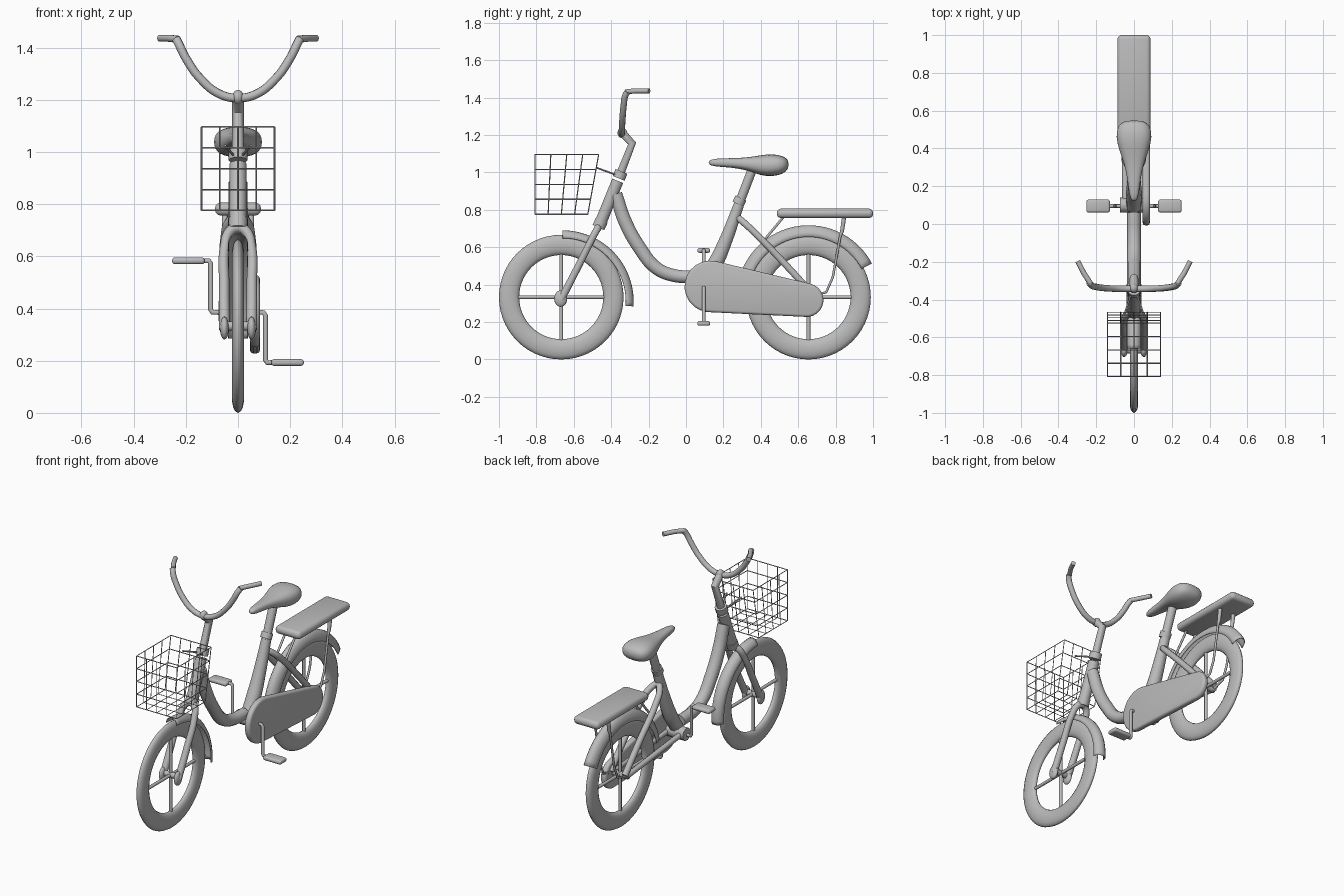
import bpy, bmesh, math
from mathutils import Vector

old = bpy.data.objects.get("Cube")
if old:
    bpy.data.objects.remove(old, do_unlink=True)

grey = bpy.data.materials.new("plain grey")
grey.use_nodes = True
COLOUR = (0.5, 0.5, 0.5, 1)
grey.diffuse_color = COLOUR
grey.node_tree.nodes["Principled BSDF"].inputs["Base Color"].default_value = COLOUR


def finish(ob, angle=40):
    """Give an object its material and smooth shading."""
    ob.data.materials.clear()
    ob.data.materials.append(grey)
    bpy.ops.object.select_all(action='DESELECT')
    ob.select_set(True)
    bpy.context.view_layer.objects.active = ob
    bpy.ops.object.shade_smooth_by_angle(angle=math.radians(angle))
    return ob


def mesh_object(name, bm, angle=40):
    bmesh.ops.recalc_face_normals(bm, faces=bm.faces)
    me = bpy.data.meshes.new(name)
    bm.to_mesh(me)
    bm.free()
    ob = bpy.data.objects.new(name, me)
    bpy.context.collection.objects.link(ob)
    return finish(ob, angle)


def tubes(name, paths, radius, smooth=True, sides=3):
    """Round tubes along paths; a point is (x, y, z) or (x, y, z, radius)."""
    cu = bpy.data.curves.new(name, 'CURVE')
    cu.dimensions = '3D'
    cu.bevel_depth = 1
    cu.bevel_resolution = sides
    cu.resolution_u = 8
    cu.use_fill_caps = True
    for path in paths:
        sp = cu.splines.new('BEZIER' if smooth else 'POLY')
        pts = sp.bezier_points if smooth else sp.points
        pts.add(len(path) - 1)
        for p, co in zip(pts, path):
            p.radius = co[3] if len(co) > 3 else radius
            if smooth:
                p.co = co[:3]
                p.handle_left_type = p.handle_right_type = 'AUTO'
            else:
                p.co = (*co[:3], 1)
    ob = bpy.data.objects.new(name, cu)
    bpy.context.collection.objects.link(ob)
    bpy.ops.object.select_all(action='DESELECT')
    ob.select_set(True)
    bpy.context.view_layer.objects.active = ob
    bpy.ops.object.convert(target='MESH')
    return finish(bpy.context.object)


def mirrored(path):
    return [path, [(-p[0], *p[1:]) for p in path]]


def arch(path):
    """Complete a half path that ends on the centre plane."""
    return path + [(-p[0], *p[1:]) for p in reversed(path[:-1])]


def loft(name, rings, closed=False, caps=True, around=True, angle=40):
    bm = bmesh.new()
    vs = [[bm.verts.new(p) for p in ring] for ring in rings]
    n = len(vs[0])
    for i in range(len(vs) if closed else len(vs) - 1):
        a, b = vs[i], vs[(i + 1) % len(vs)]
        for j in range(n if around else n - 1):
            k = (j + 1) % n
            bm.faces.new((a[j], a[k], b[k], b[j]))
    if caps:
        bm.faces.new(vs[0])
        bm.faces.new(vs[-1])
    return mesh_object(name, bm, angle)


def rounded_box(name, centre, size, bevel):
    bm = bmesh.new()
    bmesh.ops.create_cube(bm, size=1)
    for v in bm.verts:
        v.co = Vector(centre) + Vector(a * b for a, b in zip(v.co, size))
    bmesh.ops.bevel(bm, geom=bm.edges[:], offset=bevel, segments=3,
                    profile=0.5, affect='EDGES')
    return mesh_object(name, bm, 60)


def ellipsoid(name, centre, size):
    bm = bmesh.new()
    bmesh.ops.create_uvsphere(bm, u_segments=16, v_segments=10, radius=1)
    for v in bm.verts:
        v.co = Vector(centre) + Vector(a * b for a, b in zip(v.co, size))
    return mesh_object(name, bm, 90)


def wheel(name, y, z=0.333):
    # oval tyre, crossed spokes and a short hub
    rings = []
    for i in range(56):
        a = math.tau * i / 56
        ring = []
        for j in range(14):
            t = math.tau * j / 14
            r = 0.279 + 0.054 * math.cos(t)
            ring.append((0.023 * math.sin(t), y + r * math.cos(a), z + r * math.sin(a)))
        rings.append(ring)
    loft(name + "_tyre", rings, closed=True, caps=False, angle=80)
    tubes(name + "_spokes", [[(0, y - 0.24, z), (0, y + 0.24, z)],
                             [(0, y, z - 0.24), (0, y, z + 0.24)]], 0.01, False)
    tubes(name + "_hub", [[(-0.06, y, z), (0.06, y, z)]], 0.018, False)


def fender(name, y, z, radius, depth, start, end):
    rings = []
    for i in range(29):
        a = math.radians(start + (end - start) * i / 28)
        ring = []
        for j in range(9):
            t = math.pi * (j / 8 - 0.5)
            r = radius - depth + depth * math.cos(t)
            ring.append((0.037 * math.sin(t), y + r * math.cos(a), z + r * math.sin(a)))
        rings.append(ring)
    ob = loft(name, rings, caps=False, around=False, angle=80)
    mod = ob.modifiers.new("thickness", 'SOLIDIFY')
    mod.thickness = 0.004
    mod.offset = 0


wheel("front_wheel", -0.667)
wheel("rear_wheel", 0.655)
fender("front_fender", -0.66, 0.31, 0.378, 0.04, 90, -4)
fender("rear_fender", 0.655, 0.333, 0.382, 0.06, 165, 28)

# front fork, head tube and stem
tubes("front_fork", [arch([(0.052, -0.668, 0.32, 0.021), (0.053, -0.58, 0.49, 0.02),
                           (0.05, -0.505, 0.64, 0.019), (0.03, -0.475, 0.697, 0.02),
                           (0, -0.467, 0.71, 0.022)])], 0.02)
for side, s in (("left", 1), ("right", -1)):
    ellipsoid(side + "_fork_tip", (s * 0.052, -0.67, 0.325), (0.017, 0.035, 0.044))
tubes("head_tube", [[(0, -0.365, 0.955), (0, -0.455, 0.735)]], 0.033, False)
tubes("head_collars", [[(0, -0.345, 1.005), (0, -0.36, 0.968)],
                       [(0, -0.45, 0.745), (0, -0.468, 0.705)]], 0.036, False)
tubes("handlebar_stem", [[(0, -0.36, 0.97), (0, -0.288, 1.155), (0, -0.345, 1.215)]],
      0.023, False)
ellipsoid("stem_clamp", (0, -0.34, 1.21), (0.022, 0.026, 0.028))

# handlebar and grips
tubes("handlebar", [arch([(0.236, -0.312, 1.432), (0.225, -0.325, 1.41),
                          (0.2, -0.333, 1.36), (0.145, -0.34, 1.282),
                          (0.07, -0.343, 1.222), (0, -0.343, 1.207)])], 0.017)
tubes("grips", mirrored([(0.23, -0.315, 1.432), (0.265, -0.262, 1.436),
                         (0.298, -0.197, 1.436)]), 0.014, False)

# main frame
tubes("step_through_tube", [[(0, -0.375, 0.885, 0.036), (0, -0.326, 0.738, 0.038),
                             (0, -0.246, 0.594, 0.038), (0, -0.16, 0.49, 0.037),
                             (0, -0.07, 0.45, 0.036), (0, 0.06, 0.44, 0.036)]], 0.037)
tubes("seat_tube", [[(0, 0.09, 0.41, 0.04), (0, 0.155, 0.51, 0.043),
                     (0, 0.214, 0.64, 0.037), (0, 0.282, 0.825, 0.029)]], 0.035)
tubes("seat_post", [[(0, 0.275, 0.81), (0, 0.36, 1.03)]], 0.026, False)
tubes("seat_collar", [[(0, 0.277, 0.83), (0, 0.294, 0.862)]], 0.034, False)
tubes("bottom_bracket", [[(-0.075, 0.1, 0.39), (0.06, 0.1, 0.39)]], 0.04, False)
tubes("seat_stays", [arch([(0.05, 0.68, 0.345), (0.05, 0.52, 0.52),
                           (0.048, 0.37, 0.675), (0.03, 0.305, 0.735),
                           (0, 0.28, 0.755)])], 0.019)
tubes("chain_stays", mirrored([(0.045, 0.1, 0.39), (0.052, 0.67, 0.335)]), 0.017, False)

# saddle lofted from rounded sections: y, half width, top, bottom
sections = [(0.12, 0.012, 1.062, 1.043), (0.15, 0.026, 1.075, 1.03),
            (0.25, 0.036, 1.076, 1.026), (0.33, 0.056, 1.08, 1.01),
            (0.4, 0.083, 1.093, 0.982), (0.46, 0.097, 1.1, 0.976),
            (0.52, 0.09, 1.09, 0.99), (0.55, 0.05, 1.065, 1.02)]
rings = []
for y, w, top, low in sections:
    ring = []
    for j in range(16):
        c, s = math.cos(math.tau * j / 16), math.sin(math.tau * j / 16)
        ring.append((w * math.copysign(abs(c) ** 0.8, c), y,
                     (top + low) / 2 + (top - low) / 2 * math.copysign(abs(s) ** 0.8, s)))
    rings.append(ring)
saddle = loft("saddle", rings, angle=90)
saddle.modifiers.new("rounding", 'SUBSURF').levels = 1

# chain guard: a tapered plate with rounded ends
bm = bmesh.new()
outline = []
for cy, cz, r, a0, a1 in ((0.13, 0.39, 0.138, 78, 262), (0.645, 0.317, 0.09, 262, 438)):
    for i in range(13):
        a = math.radians(a0 + (a1 - a0) * i / 12)
        outline.append(bm.verts.new((0.046, cy + r * math.cos(a), cz + r * math.sin(a))))
face = bm.faces.new(outline)
side = bmesh.ops.extrude_face_region(bm, geom=[face])["geom"]
for v in [g for g in side if isinstance(g, bmesh.types.BMVert)]:
    v.co.x = 0.084
rims = [e for e in bm.edges if abs(e.verts[0].co.x - e.verts[1].co.x) < 0.001]
bmesh.ops.bevel(bm, geom=rims, offset=0.014, segments=3, profile=0.5, affect='EDGES')
mesh_object("chain_guard", bm)

# cranks and pedals, half a turn apart
for name, s, up in (("right", -1, 1), ("left", 1, -1)):
    end = 0.388 + up * 0.195
    tubes(name + "_crank", [[(s * 0.05, 0.095, 0.385), (s * 0.098, 0.095, 0.385),
                             (s * 0.105, 0.095, 0.385 + up * 0.012),
                             (s * 0.105, 0.095, end - up * 0.01),
                             (s * 0.112, 0.095, end), (s * 0.14, 0.095, end)]], 0.01, False)
    rounded_box(name + "_pedal", (s * 0.19, 0.095, end), (0.125, 0.068, 0.026), 0.011)

# rear rack with its struts
rounded_box("rear_rack", (0, 0.743, 0.781), (0.176, 0.515, 0.05), 0.022)
tubes("rack_front_struts", mirrored([(0.035, 0.52, 0.76), (0.035, 0.42, 0.64)]), 0.007, False)
tubes("rack_rear_struts", mirrored([(0.05, 0.845, 0.76, 0.012), (0.05, 0.834, 0.685, 0.011),
                                    (0.05, 0.825, 0.66, 0.007), (0.05, 0.785, 0.44, 0.007),
                                    (0.05, 0.75, 0.36, 0.007), (0.05, 0.67, 0.335, 0.007)]),
      0.007, False)

# wire basket: a grid on each wall and on the floor
W, FRONT, LOW, HIGH = 0.14, -0.808, 0.776, 1.096


def back(h):
    return -0.525 + 0.058 * h


def spot(u, v, h):
    return (W * (2 * u - 1), FRONT + (back(h) - FRONT) * v, LOW + (HIGH - LOW) * h)


wires = []
for i in range(5):
    t = i / 4
    wires.append([spot(u, v, t) for u, v in ((0, 0), (1, 0), (1, 1), (0, 1), (0, 0))])
    wires.append([spot(t, v, h) for v, h in ((0, 1), (0, 0), (1, 0), (1, 1))])
    wires.append([spot(u, t, h) for u, h in ((0, 1), (0, 0), (1, 0), (1, 1))])
tubes("basket", wires, 0.003, False, 0)
tubes("basket_mounts", mirrored([(0.05, -0.478, 1.025), (0.015, -0.37, 0.985)]),
      0.005, False, 1)
